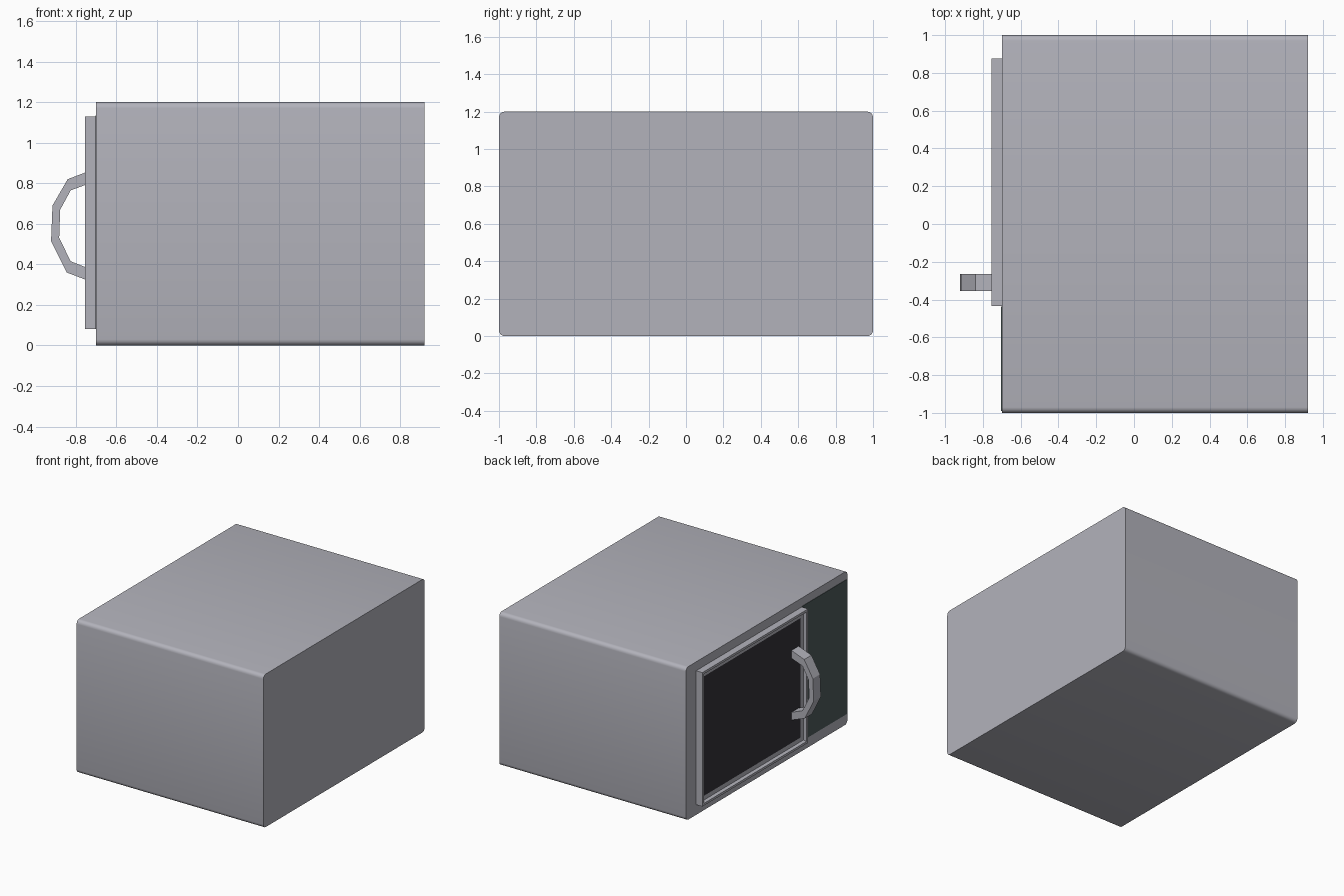
import bpy, bmesh
from mathutils import Vector

if "Cube" in bpy.data.objects:
    bpy.data.objects.remove(bpy.data.objects["Cube"])


def material(name, rgb):
    m = bpy.data.materials.new(name)
    m.diffuse_color = (*rgb, 1)
    m.use_nodes = True
    m.node_tree.nodes["Principled BSDF"].inputs["Base Color"].default_value = m.diffuse_color
    return m


shell = material("light grey", (0.45, 0.45, 0.50))
panel_col = material("dark green grey", (0.075, 0.105, 0.105))
glass = material("near black", (0.034, 0.032, 0.04))


def box_bm(lo, hi):
    lo, hi = Vector(lo), Vector(hi)
    bm = bmesh.new()
    bmesh.ops.create_cube(bm, size=1)
    for v in bm.verts:
        v.co = Vector([(lo[i] + hi[i]) / 2 + v.co[i] * (hi[i] - lo[i]) for i in range(3)])
    return bm


def finish(bm, name, mats, smooth=False):
    bmesh.ops.recalc_face_normals(bm, faces=bm.faces)
    me = bpy.data.meshes.new(name)
    bm.to_mesh(me)
    bm.free()
    for m in mats:
        me.materials.append(m)
    ob = bpy.data.objects.new(name, me)
    bpy.context.collection.objects.link(ob)
    if smooth:
        bpy.context.view_layer.objects.active = ob
        ob.select_set(True)
        bpy.ops.object.shade_smooth_by_angle()
        ob.select_set(False)
    return ob


# Body: box with its four lengthwise edges rounded
bm = box_bm((-0.70, -1, 0), (0.92, 1, 1.2))
long_edges = [e for e in bm.edges if abs(e.verts[0].co.x - e.verts[1].co.x) > 1]
bmesh.ops.bevel(bm, geom=long_edges, offset=0.03, segments=4, profile=0.5, affect='EDGES')
finish(bm, "body", [shell], smooth=True)

# Control panel: thin plate beside the door
finish(box_bm((-0.703, -0.99, 0.08), (-0.699, -0.437, 1.135)), "control_panel", [panel_col])

# Door: narrow lip, shallow recess, dark window inset in the recess
bm = box_bm((-0.755, -0.435, 0.08), (-0.70, 0.875, 1.13))
bm.normal_update()
front = min(bm.faces, key=lambda f: f.calc_center_median().x)
for width, depth in ((0.025, 0), (0.008, -0.025), (0.047, 0)):
    bmesh.ops.inset_region(bm, faces=[front], thickness=width, depth=depth)
for v in front.verts:
    if v.co.y > 0:
        v.co.y = 0.82
front.material_index = 1
finish(bm, "door", [shell, glass])

# Handle: faceted bow, outer and inner outlines in x-z
outer = [(-0.73, 0.862), (-0.84, 0.82), (-0.915, 0.69), (-0.922, 0.515), (-0.845, 0.36), (-0.73, 0.316)]
inner = [(-0.73, 0.80), (-0.825, 0.765), (-0.877, 0.67), (-0.882, 0.53), (-0.825, 0.415), (-0.73, 0.377)]
bm = bmesh.new()
rings = [[bm.verts.new((x, y, z)) for (x, z), y in
          ((o, -0.355), (o, -0.265), (i, -0.265), (i, -0.355))] for o, i in zip(outer, inner)]
for a, b in zip(rings, rings[1:]):
    for k in range(4):
        n = (k + 1) % 4
        bm.faces.new((a[k], a[n], b[n], b[k]))
bm.faces.new(rings[0])
bm.faces.new(rings[-1])
finish(bm, "door_handle", [shell])
